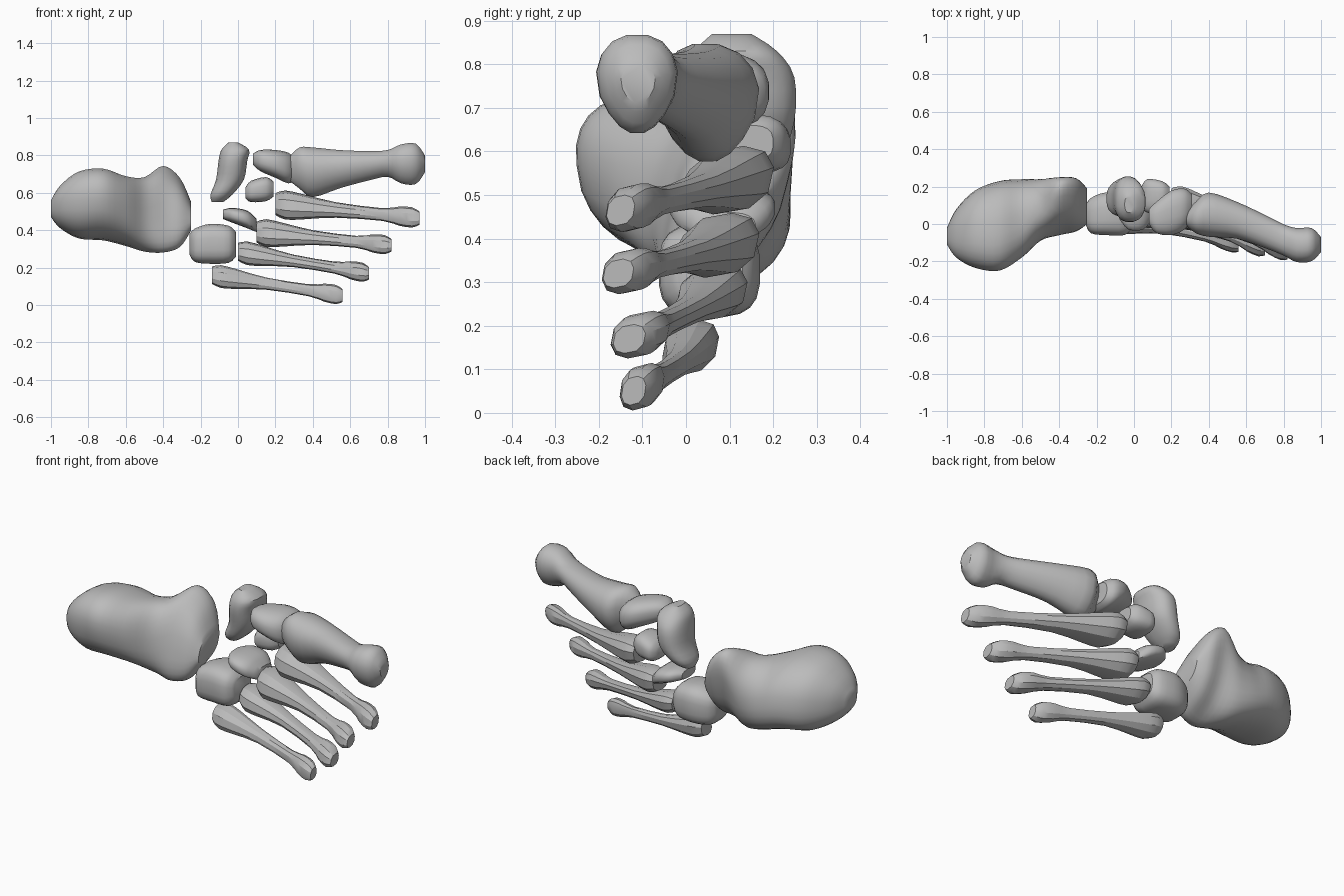
import bpy, bmesh, math
from mathutils import Vector

default = bpy.data.objects.get("Cube")
if default:
    bpy.data.objects.remove(default, do_unlink=True)

bone_grey = bpy.data.materials.new("bone_grey")
bone_grey.use_nodes = True
bone_grey.diffuse_color = (0.5, 0.5, 0.5, 1)
shader = next(n for n in bone_grey.node_tree.nodes if n.type == "BSDF_PRINCIPLED")
shader.inputs["Base Color"].default_value = (0.5, 0.5, 0.5, 1)


def smooth_stations(stations, steps):
    """Resample the stations along a smooth spline."""
    rows = [Vector(s) for s in stations]
    result = []
    for i in range(len(rows) - 1):
        before, start = rows[max(i - 1, 0)], rows[i]
        end, after = rows[i + 1], rows[min(i + 2, len(rows) - 1)]
        for k in range(steps):
            t = k / steps
            bend_in, bend_out = (end - before) / 2, (after - start) / 2
            result.append(start * (2*t**3 - 3*t**2 + 1) + bend_in * (t**3 - 2*t**2 + t)
                          + end * (3*t**2 - 2*t**3) + bend_out * (t**3 - t**2))
    return result + [rows[-1]]


def power(value, exponent):
    return math.copysign(abs(value) ** exponent, value)


def loft_bone(name, stations, axis="x", sides=20, steps=3, keel=0.0, boxy=0.85, angle=35):
    """Loft rounded rings; a station is position, low and high of both other axes and,
    if the ring is skewed, its tilt. Keel narrows the lower half."""
    bm = bmesh.new()
    rings = []
    for pos, a_low, a_high, b_low, b_high, *tilt in smooth_stations(stations, steps):
        ring = []
        for k in range(sides):
            u = math.tau * (k + 0.5) / sides
            across, up = power(math.cos(u + sum(tilt)), boxy), power(math.sin(u), boxy)
            across *= 1 - keel * max(0, -up)
            a = (a_low + a_high) / 2 + (a_high - a_low) / 2 * across
            b = (b_low + b_high) / 2 + (b_high - b_low) / 2 * up
            ring.append(bm.verts.new((pos, a, b) if axis == "x" else (a, b, pos)))
        rings.append(ring)
    for ring, following in zip(rings, rings[1:]):
        for k in range(sides):
            n = (k + 1) % sides
            bm.faces.new((ring[k], ring[n], following[n], following[k]))
    bm.faces.new(rings[0])
    bm.faces.new(rings[-1])
    bmesh.ops.recalc_face_normals(bm, faces=bm.faces)
    mesh = bpy.data.meshes.new(name)
    bm.to_mesh(mesh)
    bm.free()
    mesh.materials.append(bone_grey)
    obj = bpy.data.objects.new(name, mesh)
    bpy.context.collection.objects.link(obj)
    bpy.ops.object.select_all(action="DESELECT")
    obj.select_set(True)
    bpy.context.view_layer.objects.active = obj
    bpy.ops.object.shade_smooth_by_angle(angle=math.radians(angle))


def long_bone(name, base, head, base_size, head_size):
    """Slim forefoot bone: broad base, narrow shaft and knobbed head."""
    base, head = Vector(base), Vector(head)
    base_size, head_size = Vector(base_size), Vector(head_size)
    profile = [(0, base_size * 0.75), (0.07, base_size), (0.2, base_size * 0.85),
               (0.42, base_size * 0.53), (0.74, head_size * 0.63),
               (0.86, head_size * 0.95), (0.95, head_size), (1, head_size * 0.65)]
    stations = []
    for t, size in profile:
        centre = base.lerp(head, t)
        centre.y += 0.025 * math.sin(math.pi * t)
        stations.append((centre.x, centre.y - size.x, centre.y + size.x,
                         centre.z - size.y, centre.z + size.y, -0.25))
    loft_bone(name, stations, sides=10, steps=2, angle=28)


# Heel bone, with its upper front corner raised toward the back
loft_bone("heel_bone", [
    (-1, -.11, -.02, .47, .56, .2), (-.95, -.18, .08, .41, .64, .2),
    (-.85, -.235, .18, .355, .715, .2), (-.72, -.25, .23, .345, .73, .25),
    (-.6, -.18, .24, .315, .69, .2), (-.5, -.09, .24, .285, .685, -.1),
    (-.4, -.06, .25, .28, .745, -.6), (-.31, -.04, .245, .31, .68, -.6),
    (-.25, .0, .19, .4, .55, -.5)], sides=28, steps=4)

# Middle foot bones
loft_bone("outer_block_bone", [
    (-.26, .0, .1, .27, .38), (-.23, -.05, .14, .23, .41), (-.15, -.06, .17, .22, .435),
    (-.05, -.06, .16, .225, .425), (-.01, -.02, .13, .26, .39)], boxy=0.65)
loft_bone("boat_bone", [
    (.55, -.14, -.08, .09, .17), (.59, -.148, -.03, .05, .22), (.67, -.118, .032, .03, .25),
    (.77, -.105, .05, .01, .25), (.83, -.09, .06, .02, .21), (.87, -.05, .0, .06, .15)],
    axis="z")
loft_bone("inner_wedge_bone", [
    (.08, .0, .08, .75, .81), (.12, -.05, .12, .715, .83), (.2, -.06, .18, .68, .83),
    (.27, -.03, .19, .65, .815), (.31, .03, .16, .67, .78)], boxy=0.8)
loft_bone("middle_wedge_bone", [
    (.04, .09, .2, .57, .63), (.07, .06, .24, .55, .665), (.15, .06, .23, .555, .685),
    (.19, .09, .2, .58, .66)], boxy=0.7)
loft_bone("side_wedge_bone", [
    (-.08, .03, .15, .46, .51), (-.03, -.03, .2, .44, .52), (.05, -.03, .2, .41, .505),
    (.1, .03, .16, .39, .46)], boxy=0.75)

# Thick big toe bone
loft_bone("first_long_bone", [
    (.28, -.01, .07, .66, .8), (.33, -.05, .12, .62, .845), (.4, -.07, .17, .575, .845),
    (.55, -.08, .12, .625, .83), (.7, -.13, .05, .665, .825), (.8, -.17, .0, .685, .83),
    (.87, -.205, -.02, .65, .86), (.95, -.2, -.02, .645, .865), (1, -.15, -.07, .71, .8)],
    sides=16, keel=0.35)

# Four slim bones, from the inner to the outer side
long_bone("second_long_bone", (.2, .115, .54), (.97, -.15, .465), (.1, .078), (.05, .054))
long_bone("third_long_bone", (.1, .09, .39), (.82, -.155, .32), (.09, .074), (.054, .051))
long_bone("fourth_long_bone", (0, .07, .285), (.7, -.13, .17), (.08, .063), (.057, .051))
long_bone("fifth_long_bone", (-.14, .015, .16), (.56, -.12, .051), (.065, .061), (.043, .051))
